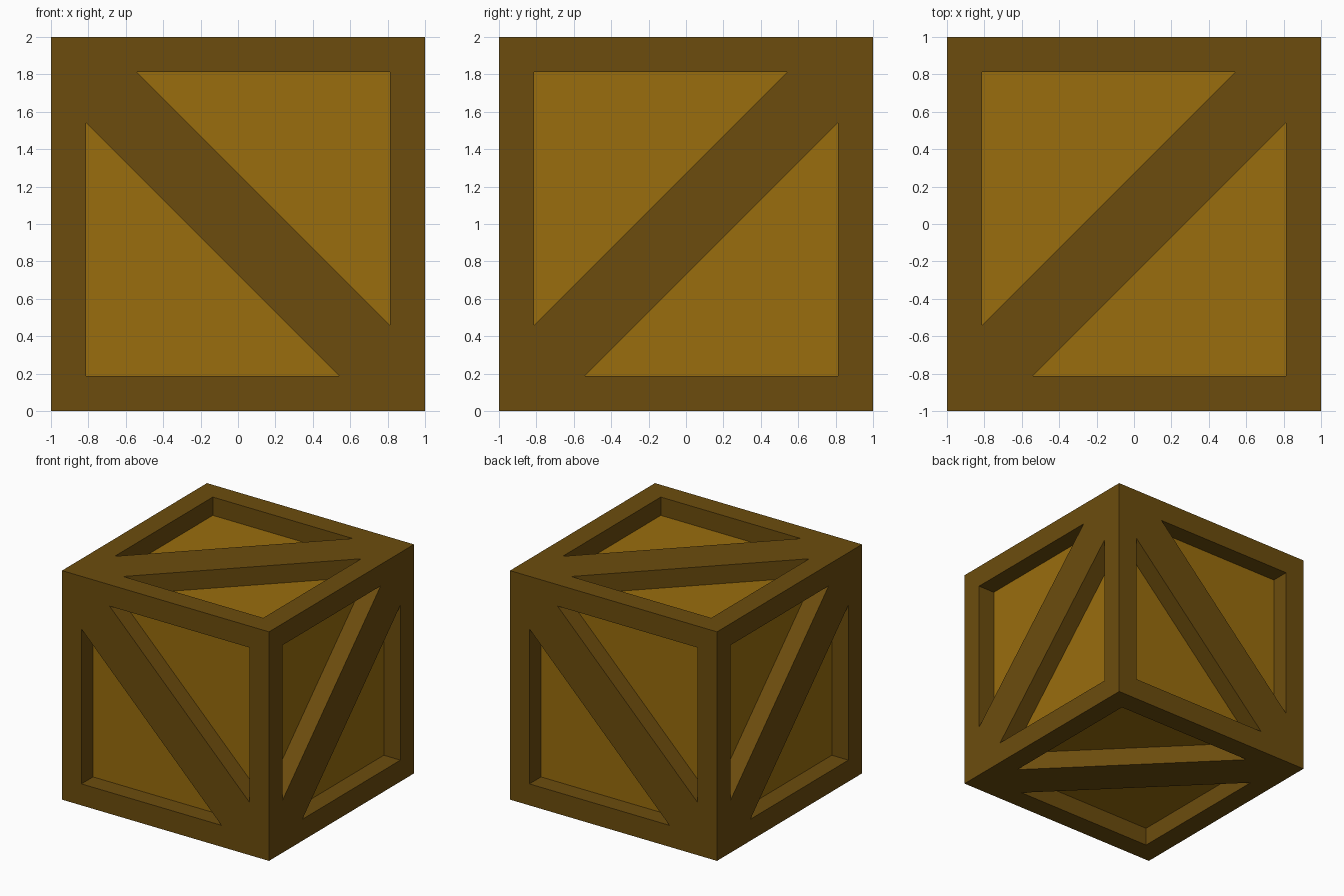
import bpy, bmesh
from mathutils import Vector

if "Cube" in bpy.data.objects:
    bpy.data.objects.remove(bpy.data.objects["Cube"])

INNER = 0.8125   # half size of the opening inside the border boards
BRACE = 0.136    # half width of the diagonal brace, as a share of the half diagonal
DEPTH = 0.16     # how far the panels sit behind the frame
LIFT = Vector((0, 0, 1))


def material(name, rgb):
    mat = bpy.data.materials.new(name)
    mat.diffuse_color = (*rgb, 1)
    mat.use_nodes = True
    mat.node_tree.nodes["Principled BSDF"].inputs["Base Color"].default_value = mat.diffuse_color
    return mat


def make_object(name, bm, mat):
    bmesh.ops.remove_doubles(bm, verts=bm.verts, dist=1e-4)
    mesh = bpy.data.meshes.new(name)
    bm.to_mesh(mesh)
    bm.free()
    mesh.materials.append(mat)
    obj = bpy.data.objects.new(name, mesh)
    bpy.context.collection.objects.link(obj)
    return obj


def add_face(bm, points):
    bm.faces.new([bm.verts.new(p + LIFT) for p in points])


frame, panels = bmesh.new(), bmesh.new()

# The six braces run along the edges of a tetrahedron inside the cube
tetra = [Vector(c) for c in ((-1, -1, 1), (1, 1, 1), (1, -1, -1), (-1, 1, -1))]
for i in range(4):
    for j in range(i):
        n = (tetra[i] + tetra[j]) / 2           # outward direction of this side
        for p in (tetra[i] - n, tetra[j] - n):  # one half on each side of the brace
            q = n.cross(p)
            outer = [n + p, n + q, n - p]
            s = INNER - BRACE
            inner = [n + p * s + q * BRACE, n + q * INNER, n - p * s + q * BRACE]
            deep = [v - n * DEPTH for v in inner]
            for a in range(3):
                b = (a + 1) % 3
                # border boards and brace front, then recess walls
                add_face(frame, (outer[a], outer[b], inner[b], inner[a]))
                add_face(frame, (inner[a], inner[b], deep[b], deep[a]))
            # recessed triangular panel
            add_face(panels, deep)

make_object("crate_frame", frame, material("dark wood", (0.150, 0.073, 0.004)))
make_object("crate_panels", panels, material("light wood", (0.320, 0.153, 0.004)))
